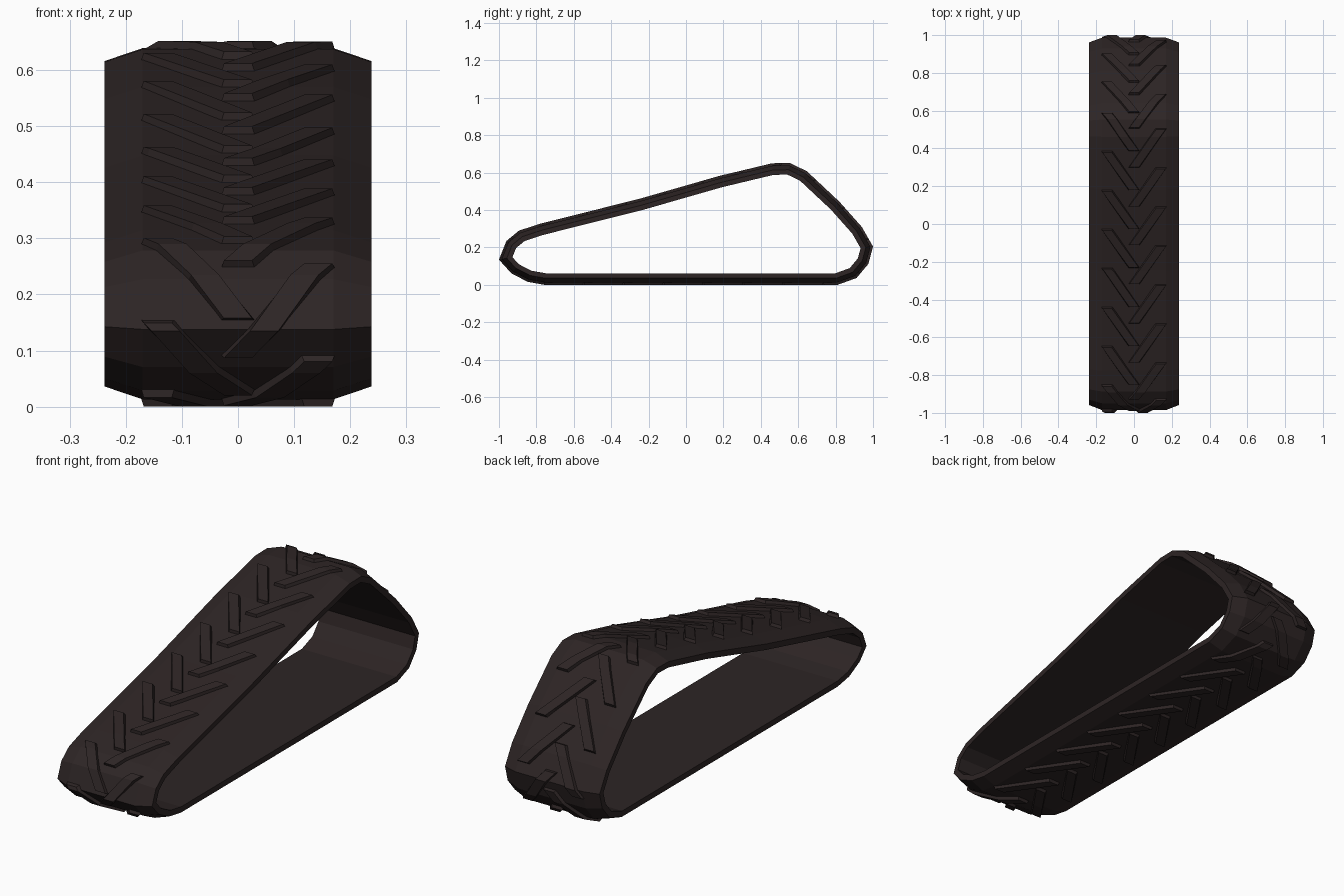
import bpy, bmesh, math
from mathutils import Vector

if "Cube" in bpy.data.objects:
    bpy.data.objects.remove(bpy.data.objects["Cube"])

# Side outline at lug tips (y, z), clockwise seen from +x: front tip, top, back, bottom
OUT = [Vector(p) for p in [
    (-1.0, .135), (-.96, .235), (-.893, .29), (-.78, .327), (-.25, .46), (.18, .583),
    (.46, .65), (.556, .652), (.647, .607), (.82, .445), (.94, .31), (1.0, .205),
    (.975, .112), (.912, .037), (.81, .0), (-.755, .0), (-.845, .016), (-.932, .06)]]
N = len(OUT)
LUG_BASE, EDGE, INNER = .013, .036, .062

rubber = bpy.data.materials.new("dark brown rubber")
rubber.diffuse_color = (.026, .018, .018, 1)
rubber.use_nodes = True
rubber.node_tree.nodes["Principled BSDF"].inputs["Base Color"].default_value = rubber.diffuse_color


def offset(d):
    """Outline moved inwards by d, mitred at the corners."""
    res = []
    for i, p in enumerate(OUT):
        a, b = (p - OUT[i - 1]).normalized(), (OUT[(i + 1) % N] - p).normalized()
        na, nb = Vector((a.y, -a.x)), Vector((b.y, -b.x))
        m = (na + nb).normalized()
        res.append(p + m * (d / m.dot(na)))
    return res


# Running length along the outline
cum = [0.0]
for i in range(N):
    cum.append(cum[-1] + (OUT[(i + 1) % N] - OUT[i]).length)
L = cum[-1]
cache = {}


def place(x, s, d):
    """Point on the belt: x across, s along, d inwards."""
    if d not in cache:
        cache[d] = offset(d)
    s %= L
    i = max(k for k in range(N) if cum[k] <= s)
    t = (s - cum[i]) / (cum[i + 1] - cum[i])
    p = cache[d][i].lerp(cache[d][(i + 1) % N], t)
    return (x, p.x, p.y)


def sweep(bm, rings, closed):
    """Skin a list of rings of points."""
    vs = [[bm.verts.new(p) for p in r] for r in rings]
    m = len(vs[0])
    for i in range(len(vs) if closed else len(vs) - 1):
        a, b = vs[i], vs[(i + 1) % len(vs)]
        for j in range(m):
            k = (j + 1) % m
            bm.faces.new((a[j], a[k], b[k], b[j]))
    if not closed:
        bm.faces.new(vs[0])
        bm.faces.new(vs[-1])


def finish(bm, name):
    bmesh.ops.recalc_face_normals(bm, faces=bm.faces)
    me = bpy.data.meshes.new(name)
    bm.to_mesh(me)
    bm.free()
    me.materials.append(rubber)
    bpy.context.collection.objects.link(bpy.data.objects.new(name, me))


# Belt: flat middle, sloping shoulders, thin edges
section = [(-.238, EDGE), (-.17, LUG_BASE), (.17, LUG_BASE), (.238, EDGE),
           (.238, INNER), (-.238, INNER)]
bm = bmesh.new()
sweep(bm, [[place(x, cum[i], d) for x, d in section] for i in range(N)], True)
finish(bm, "track_belt")

# Tread lugs: slanted bars, left and right staggered by half a pitch
LEN, HALF, CH = .215, .03, .005
count = round(L / .212)
pitch = L / count


def lug(bm, side, s0):
    s1 = s0 + LEN
    cuts = [c + k * L for k in (0, 1) for c in cum[:-1] if s0 + .008 < c + k * L < s1 - .008]
    rings = []
    for s in [s0] + cuts + [s1]:
        mid = (s - s0) / LEN * (.173 - HALF)
        e = CH if s == s0 else -CH if s == s1 else 0
        rings.append([place(side * (mid - HALF), s, .016), place(side * (mid + HALF), s, .016),
                      place(side * (mid + HALF - CH), s + e, 0.0),
                      place(side * (mid - HALF + CH), s + e, 0.0)])
    sweep(bm, rings, False)


# A right lug's outer end sits at y = 0.09 on the top run
start = cum[4] + (.09 + .25) / (.43) * (cum[5] - cum[4]) - LEN
for name, side, shift in (("right_tread_lugs", 1, 0), ("left_tread_lugs", -1, .42)):
    bm = bmesh.new()
    for k in range(count):
        lug(bm, side, (start + (k + shift) * pitch) % L)
    finish(bm, name)
